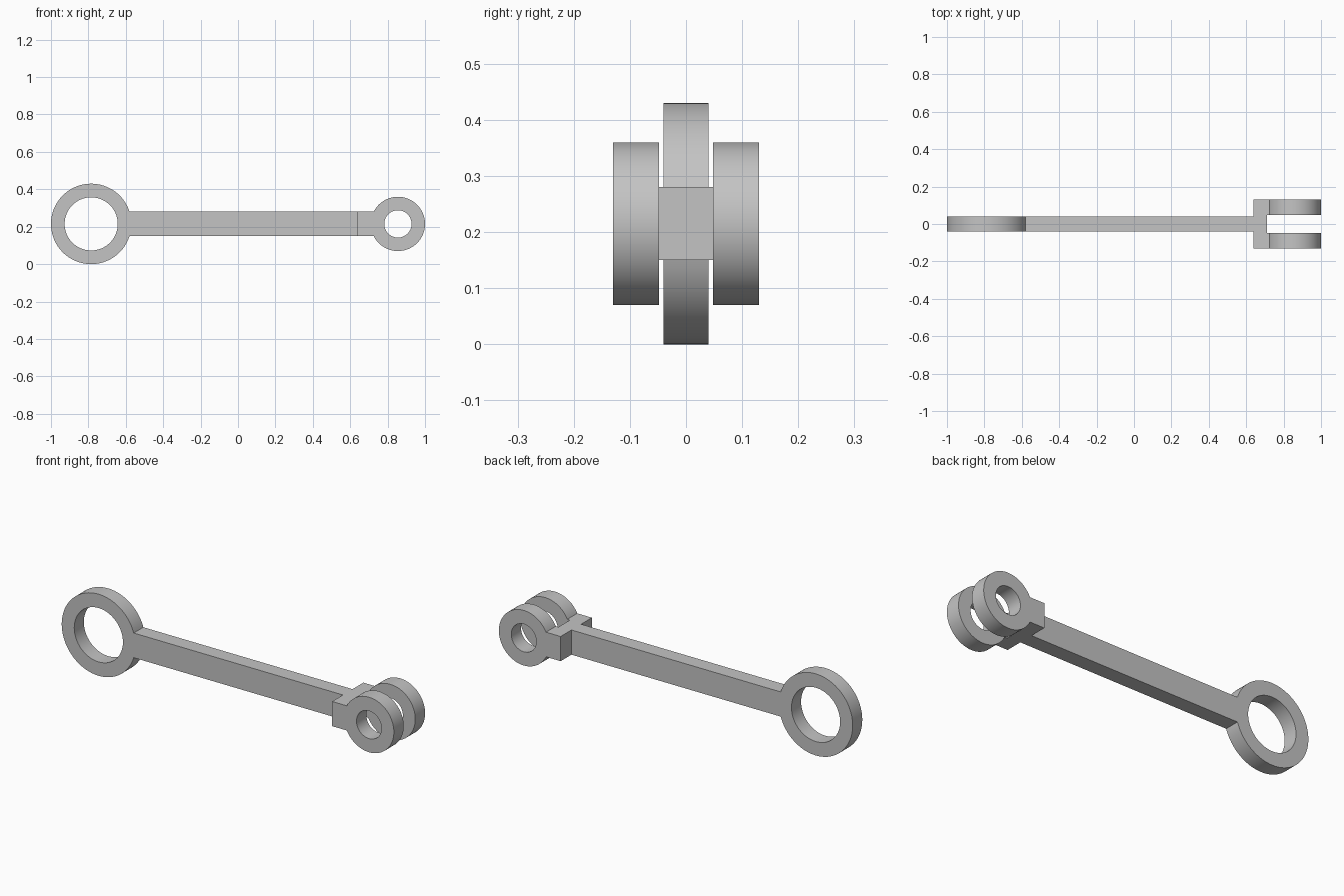
import bpy, bmesh, math

cube = bpy.data.objects.get("Cube")
if cube:
    bpy.data.objects.remove(cube)

AXIS_Z = 0.215   # height of the rod centre line
HALF_H = 0.065   # half height of the rod
SEGMENTS = 96

steel = bpy.data.materials.new("grey_steel")
steel.use_nodes = True
COLOUR = (0.55, 0.55, 0.55, 1)
steel.diffuse_color = COLOUR
steel.node_tree.nodes["Principled BSDF"].inputs["Base Color"].default_value = COLOUR


def plate(name, loops, y0, y1):
    """Fill closed x/z outlines (the later ones are holes) and extrude from y0 to y1."""
    bm = bmesh.new()
    edges = []
    for loop in loops:
        verts = [bm.verts.new((x, y0, z)) for x, z in loop]
        edges += [bm.edges.new((a, b)) for a, b in zip(verts, verts[1:] + verts[:1])]
    bmesh.ops.triangle_fill(bm, edges=edges, use_beauty=True, normal=(0, -1, 0))
    ext = bmesh.ops.extrude_face_region(bm, geom=bm.faces[:], use_keep_orig=True)
    moved = [v for v in ext["geom"] if isinstance(v, bmesh.types.BMVert)]
    bmesh.ops.translate(bm, verts=moved, vec=(0, y1 - y0, 0))
    bmesh.ops.recalc_face_normals(bm, faces=bm.faces[:])
    mesh = bpy.data.meshes.new(name)
    bm.to_mesh(mesh)
    bm.free()
    mesh.materials.append(steel)
    obj = bpy.data.objects.new(name, mesh)
    bpy.context.collection.objects.link(obj)
    bpy.ops.object.select_all(action='DESELECT')
    obj.select_set(True)
    bpy.context.view_layer.objects.active = obj
    bpy.ops.object.shade_smooth_by_angle(angle=math.radians(30))
    return obj


def eye_outline(cx, radius, hole, end_x):
    """Ring whose outline runs on into a straight shank ending at end_x."""
    side = 1 if end_x > cx else -1
    start = math.asin(HALF_H / radius)
    sweep = 2 * (math.pi - start)
    outer = [(cx + side * radius * math.cos(start + sweep * i / SEGMENTS),
              AXIS_Z + radius * math.sin(start + sweep * i / SEGMENTS))
             for i in range(SEGMENTS + 1)]
    outer += [(end_x, AXIS_Z - HALF_H), (end_x, AXIS_Z + HALF_H)]
    inner = [(cx + hole * math.cos(math.tau * i / SEGMENTS),
              AXIS_Z + hole * math.sin(math.tau * i / SEGMENTS))
             for i in range(SEGMENTS)]
    return [outer, inner]


# Rod with the large eye
plate("rod_with_large_eye", eye_outline(-0.785, 0.215, 0.142, 0.64), -0.04, 0.04)

# Fork: two prongs with small eyes, joined by a bridge
for name, side in (("front_fork_prong", -1), ("back_fork_prong", 1)):
    plate(name, eye_outline(0.855, 0.145, 0.073, 0.64), side * 0.048, side * 0.13)
low, high = AXIS_Z - HALF_H, AXIS_Z + HALF_H
plate("fork_bridge", [[(0.64, low), (0.71, low), (0.71, high), (0.64, high)]], -0.048, 0.048)
